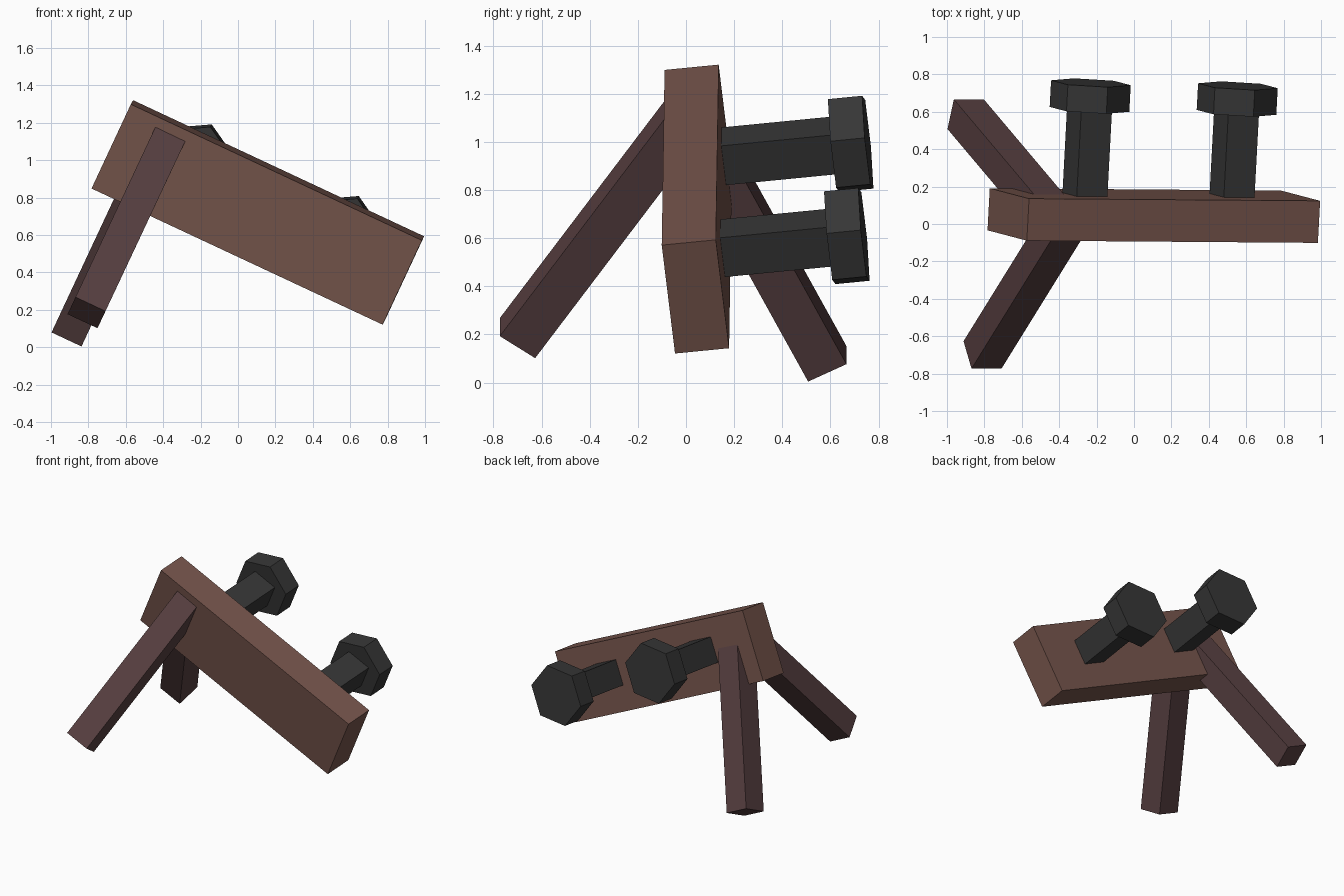
import bpy
import bmesh
from mathutils import Matrix, Vector

cube = bpy.data.objects.get("Cube")
if cube:
    bpy.data.objects.remove(cube, do_unlink=True)


def material(name, srgb):
    # Convert 8-bit display colour to linear
    linear = [((c / 255 + 0.055) / 1.055) ** 2.4 for c in srgb]
    mat = bpy.data.materials.new(name)
    mat.use_nodes = True
    mat.diffuse_color = (*linear, 1)
    bsdf = mat.node_tree.nodes["Principled BSDF"]
    bsdf.inputs["Base Color"].default_value = (*linear, 1)
    return mat


def frame(side, axis):
    # Orthonormal frame: local X along side, local Z along axis
    z = Vector(axis).normalized()
    y = z.cross(Vector(side)).normalized()
    return Matrix((y.cross(z), y, z)).transposed()


def bar(name, start, rot, width, depth, length, mat, sides=4):
    # Straight bar growing from the centre of its start face along local Z
    bm = bmesh.new()
    if sides == 4:
        bmesh.ops.create_cube(bm, size=1)
    else:
        bmesh.ops.create_cone(bm, cap_ends=True, segments=sides,
                              radius1=0.5, radius2=0.5, depth=1)
    bmesh.ops.translate(bm, verts=bm.verts, vec=(0, 0, 0.5))
    bmesh.ops.scale(bm, verts=bm.verts, vec=(width, depth, length))
    mesh = bpy.data.meshes.new(name)
    bm.to_mesh(mesh)
    bm.free()
    mesh.materials.append(mat)
    obj = bpy.data.objects.new(name, mesh)
    obj.matrix_world = Matrix.Translation(start) @ rot.to_4x4()
    bpy.context.collection.objects.link(obj)
    return obj


plank_wood = material("plank brown", (118, 85, 76))
leg_wood = material("leg dark brown", (88, 64, 65))
iron = material("bolt dark grey", (54, 54, 54))

# Tilted plank
tilt = frame((1.555, -0.035, -0.73), (0.012, 0.225, 0.022))
through = tilt.col[2]
thickness = 0.226
plank_centre = Vector((0.106, 0.045, 0.721))
bar("plank", plank_centre - through * thickness / 2, tilt,
    1.718, 0.5, thickness, plank_wood)

# Splayed legs, ending inside the plank
leg_side = (0.16, 0, -0.075)
bar("front_leg", (-0.81, -0.70, 0.185),
    frame(leg_side, (0.35, 0.565, 0.745)), 0.177, 0.178, 1.27, leg_wood)
bar("back_leg", (-0.90, 0.587, 0.078),
    frame(leg_side, (0.378, -0.448, 0.808)), 0.177, 0.178, 1.18, leg_wood)

# Bolts: square shaft with a hexagonal head
for label, head in (("upper", (-0.238, 0.613, 0.985)),
                    ("lower", (0.548, 0.597, 0.602))):
    head = Vector(head)
    bar(label + "_bolt_shaft", head - through * 0.52, tilt,
        0.181, 0.181, 0.54, iron)
    bar(label + "_bolt_head", head, tilt, 0.428, 0.428, 0.143, iron, sides=6)
